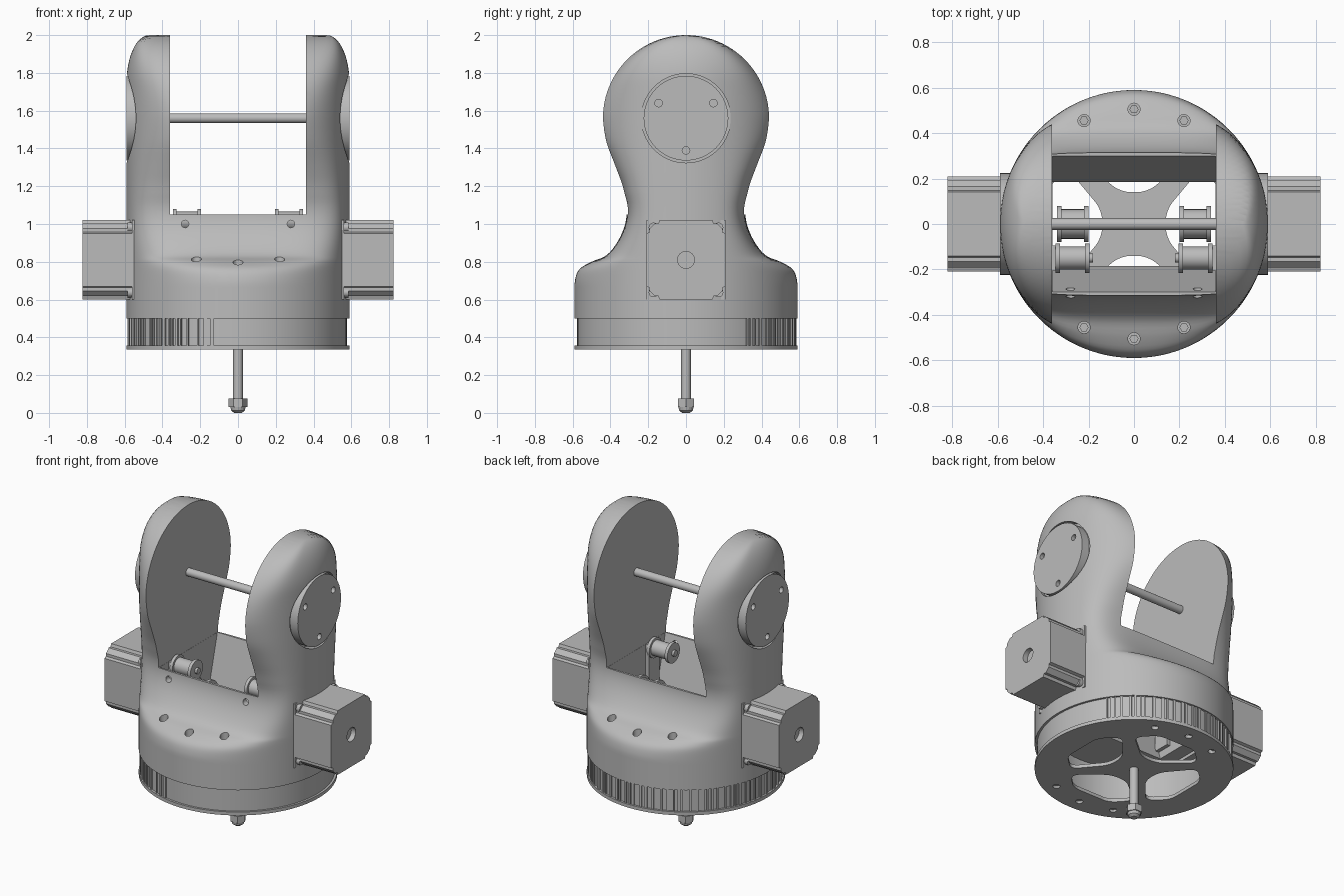
import bpy, bmesh, math, random
from mathutils import Vector

cube = bpy.data.objects.get("Cube")
if cube:
    bpy.data.objects.remove(cube)

grey = bpy.data.materials.new("plain grey")
grey.use_nodes = True
grey.diffuse_color = (0.5, 0.5, 0.5, 1)
grey.node_tree.nodes["Principled BSDF"].inputs["Base Color"].default_value = (0.5, 0.5, 0.5, 1)


def make(name, bm):
    bmesh.ops.recalc_face_normals(bm, faces=bm.faces[:])
    mesh = bpy.data.meshes.new(name)
    bm.to_mesh(mesh)
    bm.free()
    mesh.materials.append(grey)
    ob = bpy.data.objects.new(name, mesh)
    bpy.context.collection.objects.link(ob)
    return ob


def select(ob):
    bpy.ops.object.select_all(action='DESELECT')
    ob.select_set(True)
    bpy.context.view_layer.objects.active = ob


def smooth(ob, angle=35):
    select(ob)
    bpy.ops.object.shade_smooth_by_angle(angle=math.radians(angle))


def loft(name, rings):
    bm = bmesh.new()
    rows = [[bm.verts.new(p) for p in ring] for ring in rings]
    n = len(rows[0])
    for a, b in zip(rows, rows[1:]):
        for i in range(n):
            j = (i + 1) % n
            bm.faces.new((a[i], a[j], b[j], b[i]))
    bm.faces.new(rows[0])
    bm.faces.new(rows[-1])
    return make(name, bm)


def place(axis, p, d):
    if axis == 'x':
        return (d, p[0], p[1])
    if axis == 'y':
        return (p[0], d, p[1])
    return (p[0], p[1], d)


def prism(name, outline, axis, lo, hi):
    return loft(name, [[place(axis, p, d) for p in outline] for d in (lo, hi)])


def circle(u, v, r, n=32):
    return [(u + r * math.cos(math.tau * i / n), v + r * math.sin(math.tau * i / n)) for i in range(n)]


def rod(name, axis, u, v, r, lo, hi, n=32):
    ob = prism(name, circle(u, v, r, n), axis, lo, hi)
    if n > 8:
        smooth(ob)
    return ob


def rect(u, v, w, h):
    return [(u - w, v - h), (u + w, v - h), (u + w, v + h), (u - w, v + h)]


def cut(ob, *cutters):
    for c in cutters:
        c.hide_render = True
        select(ob)
        m = ob.modifiers.new("cut", 'BOOLEAN')
        m.operation, m.solver, m.object = 'DIFFERENCE', 'EXACT', c
        bpy.ops.object.modifier_apply(modifier=m.name)
        bpy.data.objects.remove(c)


# Housing: round base narrowing to a neck, swelling again into the arm heads
R, GAP, HUB, MOTOR = 0.59, 0.36, 1.56, 0.81
keys = [(.59, .5), (.59, .62), (.588, .7), (.565, .76), (.5, .8), (.42, .835), (.36, .91),
        (.322, 1.0), (.314, 1.09), (.335, 1.2), (.375, 1.31), (.42, 1.43), (.438, 1.53)]
keys = [Vector(k) for k in keys]
profile = []
for i in range(len(keys) - 1):
    a, b, c, d = (keys[min(max(i + k, 0), len(keys) - 1)] for k in (-1, 0, 1, 2))
    for s in range(4):
        t = s / 4
        profile.append(b + (c - a) * t / 2 + (a - b * 2.5 + c * 2 - d / 2) * t * t
                       + (b * 1.5 - a / 2 - c * 1.5 + d / 2) * t ** 3)
for i in range(25):
    a = math.pi / 2 * i / 24
    profile.append(Vector((max(0.44 * math.cos(a), 0.012), HUB + 0.44 * math.sin(a))))


def section(w, z, n=128, p=8):
    w = min(w, R)
    radius = R if z < 1.75 else 0.47 + 0.12 * math.sqrt(max(0, 1 - ((z - 1.75) / 0.25) ** 2))
    reach = GAP * min(max((z - 0.95) / 0.2, 0), 1)
    k = min(math.hypot(reach, w) / radius, 0.9999)
    h = w / (1 - k ** p) ** (1 / p)
    ring = []
    for i in range(n):
        t = math.tau * (i + 0.5) / n
        r = (radius ** -p + (abs(math.sin(t)) / h) ** p) ** (-1 / p)
        ring.append((r * math.cos(t), r * math.sin(t), z))
    return ring


housing = loft("housing", [section(w, z) for w, z in profile])
cut(housing,
    prism("gap", rect(0, 1.65, GAP, 0.6), 'y', -1, 1),
    prism("slot", [(-.18, .6), (.18, .6), (.302, 1.06), (-.302, 1.06)], 'x', -GAP + .001, GAP - .001),
    rod("cavity", 'z', 0, 0, 0.5, 0.4, 0.62, 64))
bolts = [(x, s * y) for s in (-1, 1) for x, y in ((-.22, .455), (0, .505), (.22, .455))]
for x, y in bolts:
    cut(housing, rod("bore", 'z', x, y, 0.027, 0.74, 1.0, 16))
for x in (-.28, .28):
    cut(housing, rod("bore", 'y', x, 1.0, 0.02, -0.5, -0.2, 16))
for s in (-1, 1):
    lo, hi = sorted((s * 0.535, s * 0.7))
    cut(housing, rod("hub_recess", 'x', 0, HUB, 0.236, lo, hi, 64))
smooth(housing)
for x, y in bolts:
    rod("shoulder_bolt", 'z', x, y, 0.02, 0.7, 0.765, 6)

# Base ring with fine ribs around the rear
ring = rod("base_ring", 'z', 0, 0, 0.576, 0.35, 0.505, 96)
cut(ring, rod("cavity", 'z', 0, 0, 0.5, 0.3, 0.6, 64))
smooth(ring)
random.seed(4)
angle = 34
while angle < 258:
    t = math.radians(angle)
    half = random.uniform(0.003, 0.01)
    out, side = Vector((math.cos(t), math.sin(t))), Vector((-math.sin(t), math.cos(t)))
    prism("base_rib", [out * r + side * q for r, q in ((.56, -half), (.584, -half), (.584, half), (.56, half))],
          'z', 0.356, 0.5)
    angle += random.uniform(2, 6)

# Base plate with four rounded windows and bolt holes
plate = rod("base_plate", 'z', 0, 0, R, 0.335, 0.357, 96)
window = [(.14, -.06), (.29, -.24), (.4, -.14), (.4, .14), (.29, .24), (.14, .06)]
for q in range(4):
    c, s = round(math.cos(q * math.pi / 2)), round(math.sin(q * math.pi / 2))
    w = prism("window", [(c * x - s * y, s * x + c * y) for x, y in window], 'z', 0.2, 0.45)
    bm = bmesh.new()
    bm.from_mesh(w.data)
    upright = [e for e in bm.edges if abs(e.verts[0].co.z - e.verts[1].co.z) > 0.1]
    bmesh.ops.bevel(bm, geom=upright, offset=0.045, segments=5, profile=0.5, affect='EDGES')
    bm.to_mesh(w.data)
    bm.free()
    cut(plate, w)
for x, y in bolts:
    cut(plate, rod("bore", 'z', x, y, 0.022, 0.2, 0.45, 16))
smooth(plate)

# Centre bolt and nut under the plate
rod("centre_bolt", 'z', 0, 0, 0.026, 0.03, 0.37, 24)
rod("centre_nut", 'z', 0, 0, 0.05, 0.03, 0.075, 6)
loft("bolt_tip", [[(x, y, z) for x, y in circle(0, 0, r, 16)] for r, z in ((.02, 0), (.036, .012), (.04, .031))])

# Bar across the arms
rod("cross_bar", 'x', 0, HUB, 0.026, -GAP - .03, GAP + .03)

# Motor outline with stepped corners
quarter = [(.21, .14), (.192, .147), (.192, .165), (.165, .192), (.147, .192), (.14, .21)]
motor_outline = []
for sx, sy in ((1, 1), (-1, 1), (-1, -1), (1, -1)):
    pts = quarter if sx * sy > 0 else quarter[::-1]
    motor_outline += [(sx * y, MOTOR + sy * z) for y, z in pts]

for s, tag in ((1, "left"), (-1, "right")):
    def span(a, b):
        return sorted((s * a, s * b))

    # Hub cap on the outside of the arm
    cap = rod(tag + "_hub_cap", 'x', 0, HUB, 0.224, *span(0.5, R), 64)
    for y, z in ((-.145, 1.64), (.145, 1.64), (0, 1.39)):
        cut(cap, rod("bore", 'x', y, z, 0.02, *span(0.565, 0.7), 16))
    smooth(cap)

    # Drive motor, its flange and corner screws
    motor = prism(tag + "_motor", motor_outline, 'x', *span(0.45, 0.822))
    cut(motor, rod("bore", 'x', 0, MOTOR, 0.045, *span(0.79, 0.9), 24))
    prism(tag + "_motor_flange", rect(0, MOTOR, 0.21, 0.21), 'x', *span(0.45, 0.56))
    for y in (-.172, .172):
        for z in (-.172, .172):
            rod(tag + "_motor_screw", 'x', y, MOTOR + z, 0.026, *span(0.5, 0.585), 12)

    # Drive pulley on the motor shaft
    rod(tag + "_shaft", 'x', 0, MOTOR, 0.025, *span(0.18, 0.5), 16)
    rod(tag + "_pulley", 'x', 0, MOTOR, 0.065, *span(0.2, 0.34))
    for a in (0.2, 0.32):
        rod(tag + "_pulley_rim", 'x', 0, MOTOR, 0.08, *span(a, a + 0.02))

    # Belt tensioner: bracket plate with a roller held between two ears
    prism(tag + "_tensioner_plate", rect(-.15, 0.86, 0.055, 0.19), 'x', *span(0.335, 0.365))
    for a in (0.195, 0.325):
        rod(tag + "_tensioner_ear", 'x', -.15, 1.015, 0.065, *span(a, a + 0.02))
    rod(tag + "_tensioner_roller", 'x', -.15, 1.015, 0.05, *span(0.215, 0.325))
    rod(tag + "_tensioner_pin", 'x', -.15, 1.015, 0.02, *span(0.18, 0.35), 16)
